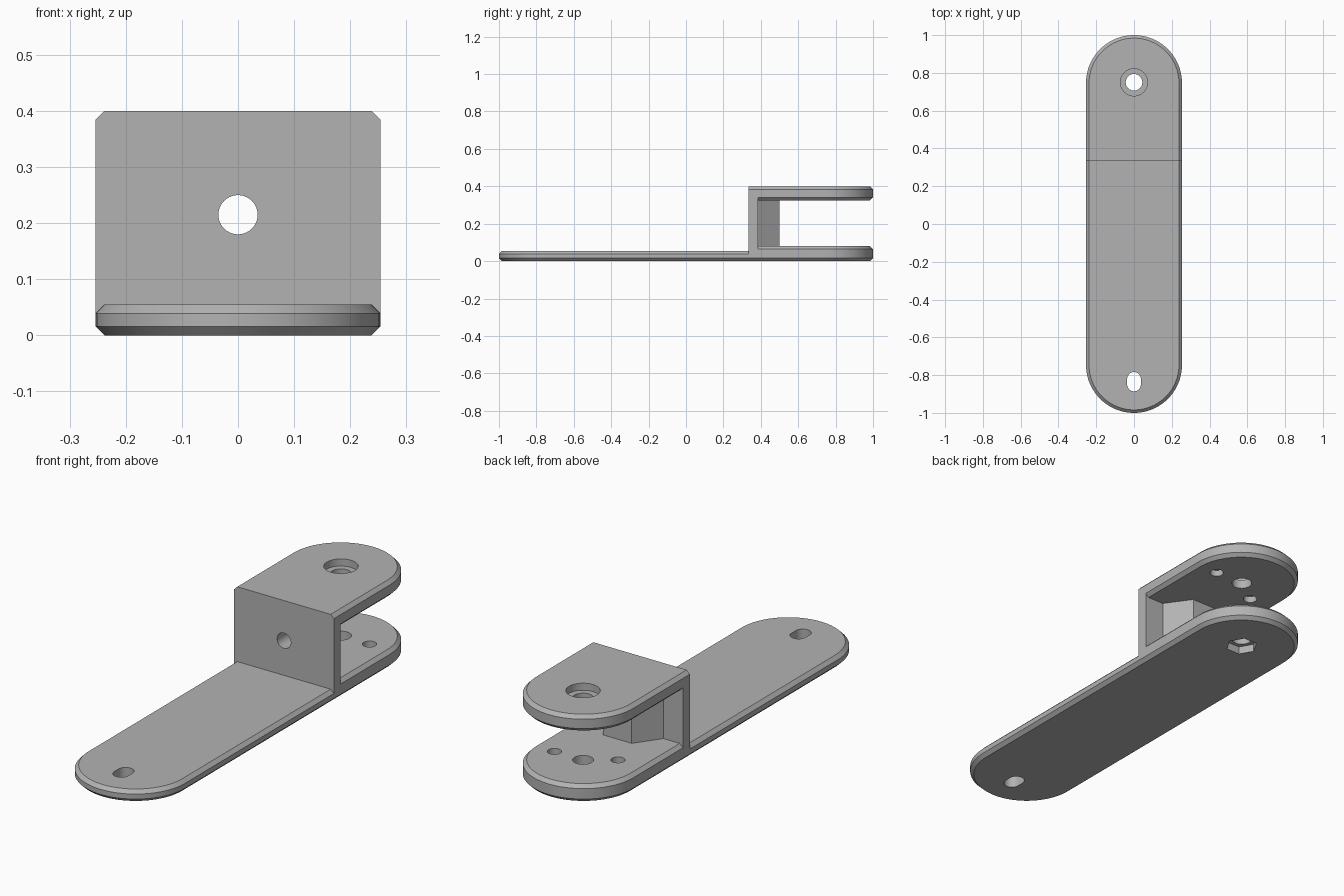
import bpy
import bmesh
import math
from mathutils import Matrix

HALF = 0.254              # half width of every plate, and radius of its round end
END = 1 - HALF            # distance of the round end centres from the middle
BEVEL = 0.016
WEB_FRONT, WEB_BACK, HEIGHT = 0.335, 0.385, 0.4
LOWER_TOP, UPPER_BOTTOM = 0.08, 0.325
PIVOT_Y = 0.75
HOLE_R = 0.044

if "Cube" in bpy.data.objects:
    bpy.data.objects.remove(bpy.data.objects["Cube"], do_unlink=True)

grey = bpy.data.materials.new("plain grey")
grey.use_nodes = True
colour = (0.45, 0.45, 0.45, 1)
grey.diffuse_color = colour
grey.node_tree.nodes["Principled BSDF"].inputs["Base Color"].default_value = colour


def loft(name, rings, turn=None):
    """Solid through a stack of outlines, each given as (points, z)."""
    bm = bmesh.new()
    loops = [[bm.verts.new((x, y, z)) for x, y in pts] for pts, z in rings]
    count = len(loops[0])
    for low, high in zip(loops, loops[1:]):
        for i in range(count):
            j = (i + 1) % count
            bm.faces.new((low[i], low[j], high[j], high[i]))
    bm.faces.new(loops[0][::-1])
    bm.faces.new(loops[-1])
    if turn:
        bm.transform(turn)
    bmesh.ops.recalc_face_normals(bm, faces=bm.faces)
    mesh = bpy.data.meshes.new(name)
    bm.to_mesh(mesh)
    bm.free()
    mesh.materials.append(grey)
    obj = bpy.data.objects.new(name, mesh)
    bpy.context.collection.objects.link(obj)
    return obj


def tongue(r, start, side):
    """Outline straight at start and round towards +y or -y."""
    arc = [math.pi * i / 40 for i in range(41)]
    pts = [(r * math.cos(a), side * (END + r * math.sin(a))) for a in arc]
    return [(r, start)] + pts + [(-r, start)]


def bar(r):
    return [(r, WEB_FRONT), (r, WEB_BACK), (-r, WEB_BACK), (-r, WEB_FRONT)]


def slab(name, outline, z0, z1):
    """Plate with bevelled upper and lower rims."""
    levels = [(z0, BEVEL), (z0 + BEVEL, 0), (z1 - BEVEL, 0), (z1, BEVEL)]
    return loft(name, [(outline(HALF - inset), z) for z, inset in levels])


def circle(r, cx, cy, sides=40, stretch=0.0):
    """Regular polygon; stretch pulls it into a slot along y."""
    phase = 0.5 if stretch else 0
    pts = []
    for i in range(sides):
        a = 2 * math.pi * (i + phase) / sides
        pts.append((cx + r * math.cos(a),
                    cy + r * math.sin(a) + math.copysign(stretch, math.sin(a))))
    return pts


def cut(target, pts, z0, z1, turn=None):
    """Remove a prism from a part."""
    tool = loft("cutter", [(pts, z0), (pts, z1)], turn)
    tool.hide_render = True
    mod = target.modifiers.new("cut", "BOOLEAN")
    mod.operation = "DIFFERENCE"
    mod.solver = "EXACT"
    mod.object = tool
    bpy.context.view_layer.objects.active = target
    bpy.ops.object.modifier_apply(modifier=mod.name)
    bpy.data.objects.remove(tool, do_unlink=True)


# Plates: long arm, upright web and the two fork ears
arm = slab("long_arm", lambda r: tongue(r, WEB_FRONT, -1), 0, 0.055)
web = slab("upright_web", bar, 0, HEIGHT)
lower = slab("lower_ear", lambda r: tongue(r, WEB_BACK, 1), 0, LOWER_TOP)
upper = slab("upper_ear", lambda r: tongue(r, WEB_BACK, 1), UPPER_BOTTOM, HEIGHT)

# Tapered block behind the web
taper = [(0.155, WEB_BACK), (0.073, 0.5), (-0.073, 0.5), (-0.155, WEB_BACK)]
block = loft("stop_block", [(taper, LOWER_TOP), (taper, UPPER_BOTTOM)])

# Slot in the arm
cut(arm, circle(0.036, 0, -0.835, stretch=0.015), -0.1, 0.2)

# Bore through web and block
upright = Matrix.Rotation(math.pi / 2, 4, "X")
for part in (web, block):
    cut(part, circle(0.035, 0, 0.215), -0.6, -0.2, upright)

# Pivot holes, bolt head recess on top and nut recess underneath
for part in (lower, upper):
    cut(part, circle(HOLE_R, 0, PIVOT_Y), -0.1, 0.5)
cut(upper, circle(0.072, 0, PIVOT_Y), HEIGHT - 0.033, 0.5)
cut(lower, circle(0.07, 0, PIVOT_Y, sides=6), -0.1, 0.036)

# Shallow sockets on the facing sides of the ears
for degrees in (0, 215):
    a = math.radians(degrees)
    spot = circle(0.03, 0.146 * math.cos(a), PIVOT_Y + 0.146 * math.sin(a), 24)
    cut(lower, spot, LOWER_TOP - 0.03, 0.2)
    cut(upper, spot, 0.2, UPPER_BOTTOM + 0.03)

# Smooth the curved walls, keep the edges sharp
bpy.ops.object.select_all(action="DESELECT")
for part in (arm, web, lower, upper, block):
    part.select_set(True)
bpy.context.view_layer.objects.active = arm
bpy.ops.object.shade_smooth_by_angle(angle=math.radians(30))
